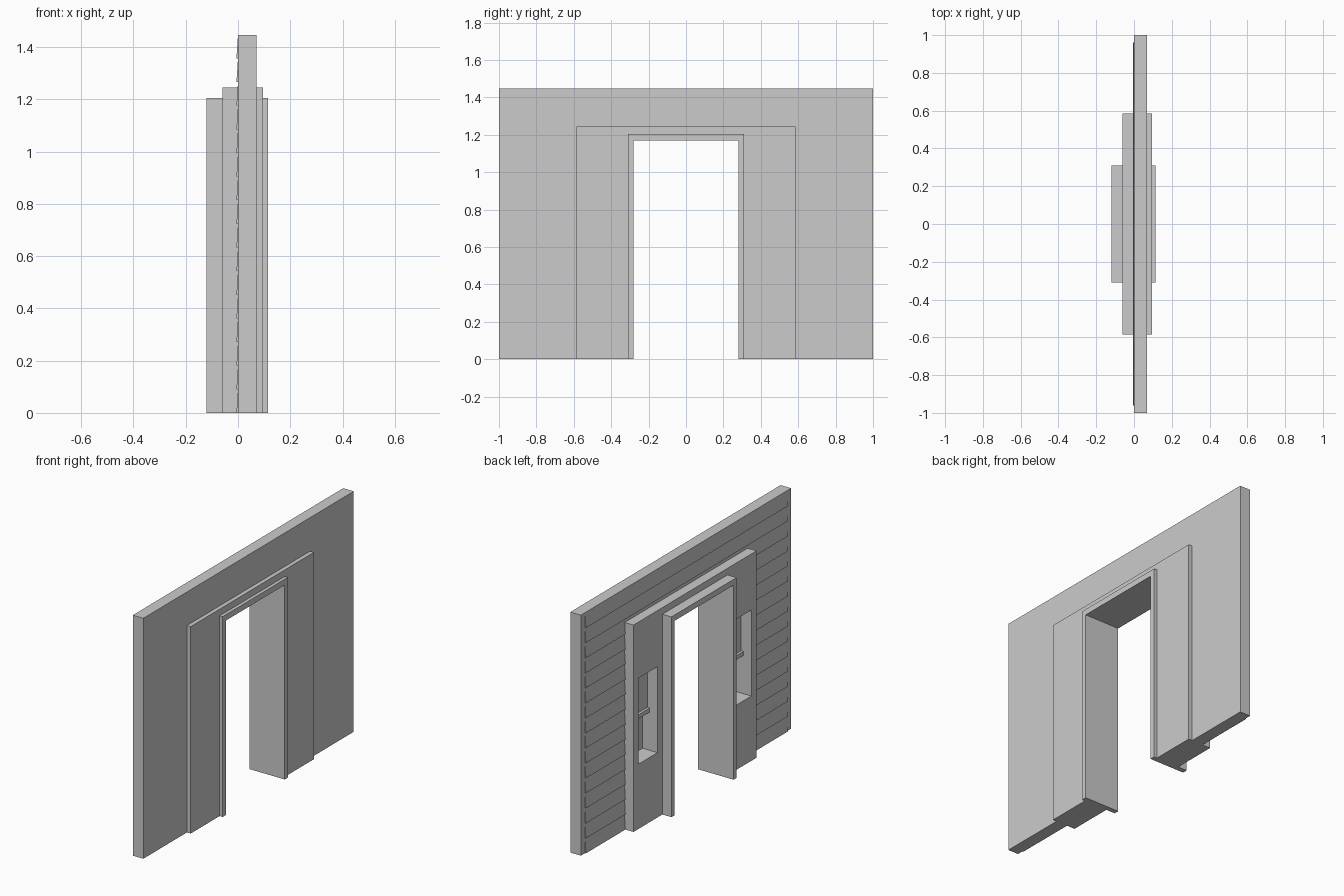
import bpy, bmesh

if "Cube" in bpy.data.objects:
    bpy.data.objects.remove(bpy.data.objects["Cube"])


def extrude_x(name, profile, x0, x1):
    """Solid from a (y, z) outline swept from x0 to x1."""
    bm = bmesh.new()
    face = bm.faces.new([bm.verts.new((x0, y, z)) for y, z in profile])
    ext = bmesh.ops.extrude_face_region(bm, geom=[face])
    verts = [g for g in ext["geom"] if isinstance(g, bmesh.types.BMVert)]
    bmesh.ops.translate(bm, verts=verts, vec=(x1 - x0, 0, 0))
    bmesh.ops.recalc_face_normals(bm, faces=bm.faces)
    return finish(name, bm)


def finish(name, bm):
    mesh = bpy.data.meshes.new(name)
    bm.to_mesh(mesh)
    bm.free()
    obj = bpy.data.objects.new(name, mesh)
    bpy.context.collection.objects.link(obj)
    return obj


def arch(name, half, top, inner_half, inner_top, x0, x1):
    """Doorway-shaped slab: rectangle with an opening at the bottom."""
    return extrude_x(name, [
        (-half, 0), (-inner_half, 0), (-inner_half, inner_top),
        (inner_half, inner_top), (inner_half, 0), (half, 0),
        (half, top), (-half, top)], x0, x1)


def box(name, x0, x1, y0, y1, z0, z1):
    return extrude_x(name, [(y0, z0), (y1, z0), (y1, z1), (y0, z1)], x0, x1)


# Nested layers: wall, entry surround, door frame
WALL_TOP = 1.447
wall = arch("wall", 1.0, WALL_TOP, 0.585, 1.245, 0.0, 0.07)
surround = arch("entry_surround", 0.585, 1.245, 0.31, 1.205, -0.06, 0.095)
frame = arch("door_frame", 0.31, 1.205, 0.28, 1.17, -0.12, 0.115)

# Sidelight recesses on the outside face, with an upper sash and rail
NY0, NY1, NZ0, NZ1, BACK = 0.357, 0.535, 0.39, 0.907, 0.04
for side, s in (("left", 1), ("right", -1)):
    ya, yb = sorted((s * NY0, s * NY1))
    cutter = box("recess_cutter_" + side, -0.2, BACK, ya, yb, NZ0, NZ1)
    cutter.hide_render = True
    mod = surround.modifiers.new("recess_" + side, "BOOLEAN")
    mod.operation = "DIFFERENCE"
    mod.solver = "EXACT"
    mod.object = cutter
    bpy.context.view_layer.objects.active = surround
    bpy.ops.object.modifier_apply(modifier=mod.name)
    bpy.data.objects.remove(cutter)
    box("upper_sash_" + side, 0.007, BACK, ya, yb, 0.645, NZ1)
    box("meeting_rail_" + side, -0.008, BACK, ya, yb, 0.62, 0.645)

# Lap siding: thin wedges, thicker at the lower edge
bm = bmesh.new()
ROWS = 16
pitch = WALL_TOP / ROWS
for i in range(ROWS):
    z0, z1 = i * pitch, (i + 1) * pitch
    spans = [(-0.96, 0.96)] if z0 >= 1.17 else [(-0.96, -0.585), (0.585, 0.96)]
    for y0, y1 in spans:
        section = [(0.0, z0), (-0.006, z0), (0.0, z1)]
        a = [bm.verts.new((x, y0, z)) for x, z in section]
        b = [bm.verts.new((x, y1, z)) for x, z in section]
        bm.faces.new(a)
        bm.faces.new(b[::-1])
        for j in range(3):
            k = (j + 1) % 3
            bm.faces.new((a[j], b[j], b[k], a[k]))
bmesh.ops.recalc_face_normals(bm, faces=bm.faces)
finish("lap_siding", bm)
